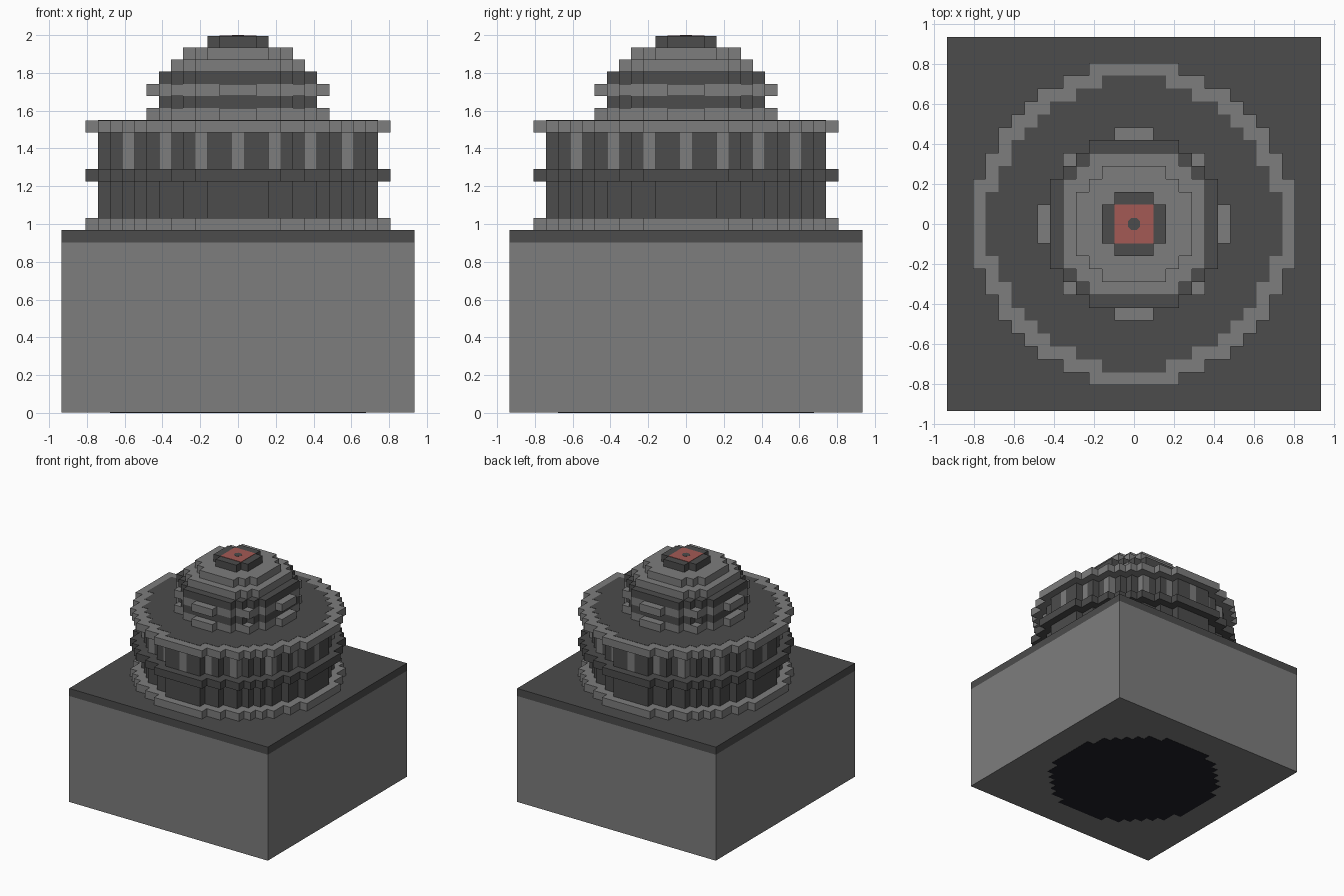
import bpy, bmesh, math

cube = bpy.data.objects.get("Cube")
if cube:
    bpy.data.objects.remove(cube, do_unlink=True)

U = 2 / 31          # edge of one block
LIP = 0.004         # thickness of inlaid plates


def material(name, rgb):
    linear = [((c / 255 + 0.055) / 1.055) ** 2.4 for c in rgb]
    m = bpy.data.materials.new(name)
    m.use_nodes = True
    m.diffuse_color = (*linear, 1)
    bsdf = next(n for n in m.node_tree.nodes if n.type == 'BSDF_PRINCIPLED')
    bsdf.inputs["Base Color"].default_value = (*linear, 1)
    bsdf.inputs["Roughness"].default_value = 0.8
    return m


LIGHT = material("light stone", (125, 125, 125))
DARK = material("dark stone", (76, 76, 76))
RED = material("dull red", (164, 90, 85))
BLACK = material("near black", (33, 33, 39))


def disc(r2):
    """Block cells whose squared distance from the middle is at most r2."""
    n = int(math.sqrt(r2)) + 1
    span = range(-n, n + 1)
    return {(i, j) for i in span for j in span if i * i + j * j <= r2}


def shrink(cells):
    """Cells that keep all eight neighbours."""
    step = (-1, 0, 1)
    return {(i, j) for i, j in cells
            if all((i + a, j + b) in cells for a in step for b in step)}


def block_layer(name, cells, z0, z1, mats, rule=None):
    """Prism over the cells; rule(i, j) picks the material of wall faces."""
    bm = bmesh.new()
    points = {}

    def vert(x, y, z):
        key = (x, y, z)
        if key not in points:
            points[key] = bm.verts.new(((x - 0.5) * U, (y - 0.5) * U, z))
        return points[key]

    for i, j in sorted(cells):
        ring = [(i, j), (i + 1, j), (i + 1, j + 1), (i, j + 1)]
        bm.faces.new([vert(*p, z1) for p in ring])
        bm.faces.new([vert(*p, z0) for p in reversed(ring)])
        for k, (di, dj) in enumerate([(0, -1), (1, 0), (0, 1), (-1, 0)]):
            if (i + di, j + dj) not in cells:
                a, b = ring[k], ring[(k + 1) % 4]
                f = bm.faces.new([vert(*a, z0), vert(*b, z0), vert(*b, z1), vert(*a, z1)])
                f.material_index = rule(i, j) if rule else 0
    bmesh.ops.dissolve_limit(bm, angle_limit=0.01, verts=bm.verts,
                             edges=bm.edges, delimit={'MATERIAL'})
    mesh = bpy.data.meshes.new(name)
    bm.to_mesh(mesh)
    bm.free()
    for m in mats:
        mesh.materials.append(m)
    obj = bpy.data.objects.new(name, mesh)
    bpy.context.collection.objects.link(obj)


def box(name, half, z0, z1, mat):
    bpy.ops.mesh.primitive_cube_add(size=1, location=(0, 0, (z0 + z1) / 2))
    obj = bpy.context.object
    obj.name = name
    obj.scale = (2 * half, 2 * half, z1 - z0)
    obj.data.materials.append(mat)


rim = disc(156)
drum = shrink(rim)

# Square base with its dark cap and the black underside panel
box("base", 14.5 * U, LIP / 2, 14 * U, LIGHT)
box("base_cap", 14.5 * U, 14 * U, 15 * U, DARK)
block_layer("underside_panel", disc(110), 0, LIP, [BLACK])

# Round drum: every third wall cell of the upper storey is a light column
block_layer("drum_foot_ring", rim, 15 * U, 16 * U, [LIGHT])
block_layer("drum_lower_wall", drum, 16 * U, 19 * U, [DARK])
block_layer("drum_middle_ring", rim, 19 * U, 20 * U, [DARK])
block_layer("drum_column_wall", drum, 20 * U, 23 * U, [DARK, LIGHT],
            lambda i, j: int(min(abs(i), abs(j)) % 3 == 0))
block_layer("drum_cornice", rim, 23 * U, 24 * U, [LIGHT])
block_layer("terrace_floor", drum, 24 * U - LIP, 24 * U + LIP / 2, [DARK])

# Stepped dome: squared radius and colour of each one-block tier
tiers = [(50, LIGHT), (46, DARK), (50, LIGHT), (46, DARK),
         (34, LIGHT), (20, LIGHT), (5, DARK)]
for k, (r2, mat) in enumerate(tiers):
    z = (24 + k) * U
    top = z + U - (LIP if k == len(tiers) - 1 else 0)
    block_layer(f"dome_tier_{k + 1}", disc(r2), z, top, [mat])

# Red inlay on the crown with a dark round centre
box("crown_inlay", 1.5 * U, 2 - 2 * LIP, 2 - LIP / 4, RED)
bpy.ops.mesh.primitive_cylinder_add(vertices=8, radius=0.033, depth=LIP,
                                    location=(0, 0, 2 - LIP / 2),
                                    rotation=(0, 0, math.pi / 8))
bpy.context.object.name = "crown_centre"
bpy.context.object.data.materials.append(DARK)
